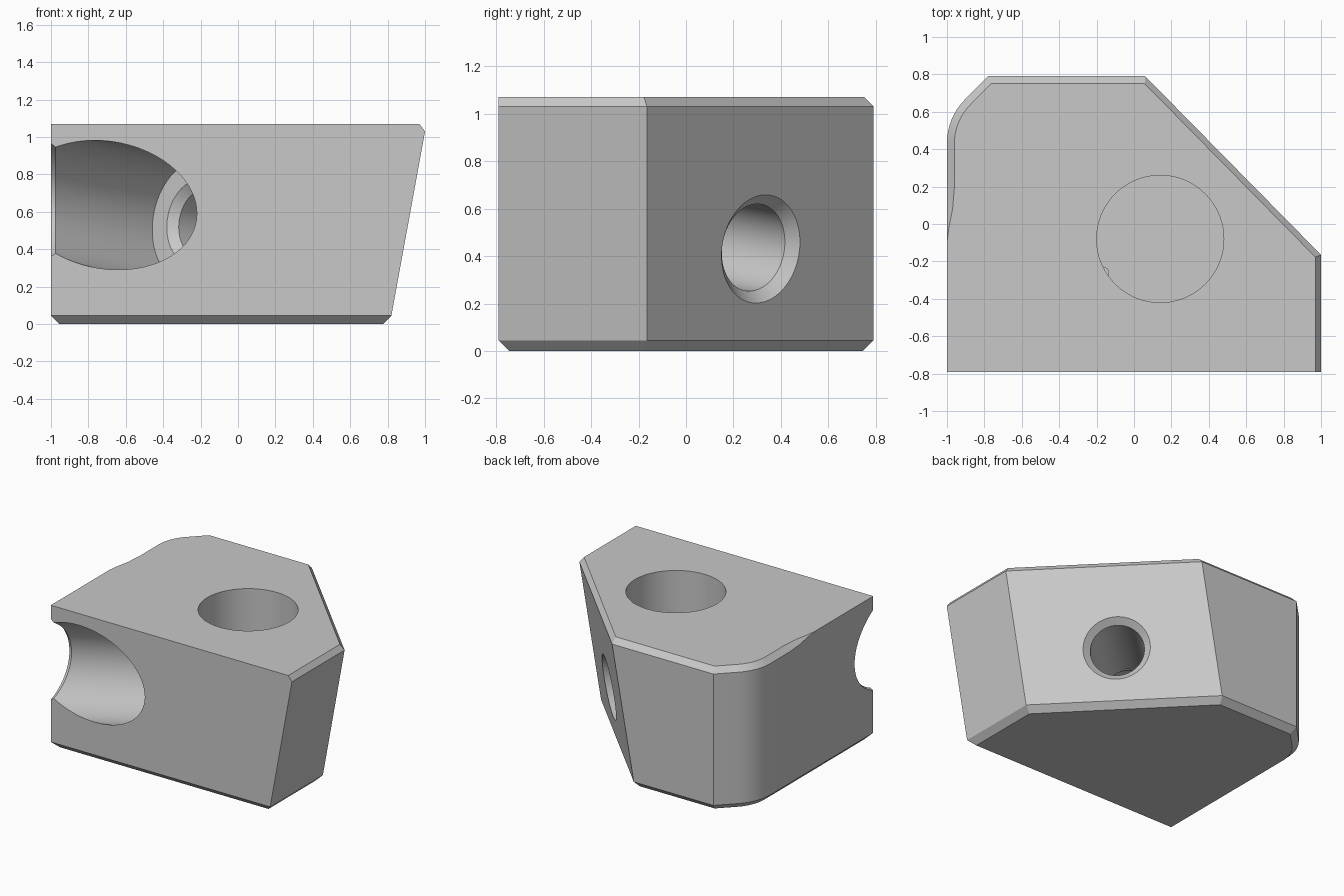
import bpy, bmesh, math
from mathutils import Matrix, Vector

cube = bpy.data.objects.get("Cube")
if cube:
    bpy.data.objects.remove(cube, do_unlink=True)

grey = bpy.data.materials.new("light_grey")
grey.use_nodes = True
colour = (0.58, 0.58, 0.58, 1)
grey.diffuse_color = colour
grey.node_tree.nodes["Principled BSDF"].inputs["Base Color"].default_value = colour

HEIGHT, CHAMFER, LEAN = 1.07, 0.04, 0.18


def finish(bm, name):
    bmesh.ops.remove_doubles(bm, verts=bm.verts, dist=1e-5)
    bmesh.ops.dissolve_degenerate(bm, edges=bm.edges, dist=1e-5)
    bmesh.ops.recalc_face_normals(bm, faces=bm.faces)
    mesh = bpy.data.meshes.new(name)
    bm.to_mesh(mesh)
    bm.free()
    mesh.materials.append(grey)
    obj = bpy.data.objects.new(name, mesh)
    bpy.context.collection.objects.link(obj)
    return obj


def inset(points, widths):
    """Mitred inset of a counter-clockwise outline, one width per edge."""
    result = []
    for i, p in enumerate(points):
        p, a, b = Vector(p), Vector(points[i - 1]), Vector(points[(i + 1) % len(points)])
        u, v = (p - a).normalized(), (b - p).normalized()
        n1, n2 = Vector((-u.y, u.x)), Vector((-v.y, v.x))
        d1, d2 = widths[i - 1], widths[i]
        cross = n1.x * n2.y - n1.y * n2.x
        if abs(cross) < 0.01:
            mean = (d1 + d2) / 2
            result.append((p + n1 * mean, mean))
        else:
            shift = Vector((d1 * n2.y - d2 * n1.y, n1.x * d2 - n2.x * d1)) / cross
            result.append((p + shift, CHAMFER if max(d1, d2) > 0 else 0))
    return result


def lathe(profile, matrix, name, segments=72):
    """Closed solid turned about local z from (height, radius) pairs."""
    bm = bmesh.new()
    rings = [[bm.verts.new((r * math.cos(k * math.tau / segments),
                            r * math.sin(k * math.tau / segments), h))
              for k in range(segments)] for h, r in profile]
    for lower, upper in zip(rings, rings[1:]):
        for k in range(segments):
            j = (k + 1) % segments
            bm.faces.new((lower[k], lower[j], upper[j], upper[k]))
    bm.faces.new(rings[0])
    bm.faces.new(rings[-1])
    bm.transform(matrix)
    return finish(bm, name)


# Block outline: front, leaning right side, diagonal, back, rounded corner, left
outline = [(-1, -0.79), (1, -0.79), (1, -0.165), (0.06, 0.79), (-0.78, 0.79)]
widths = [0, 0.03, 0.03, CHAMFER, CHAMFER]
radius = 0.33
for k in range(9):
    angle = math.radians(135 + k * 45 / 8)
    outline.append((-1 + radius + radius * math.cos(angle), 0.433 + radius * math.sin(angle)))
    widths.append(CHAMFER)
# The upper chamfer fades out along the left side
for y, w in ((0.2, CHAMFER), (0.08, 0.02), (-0.02, 0), (-0.1, 0)):
    outline.append((-1, y))
    widths.append(w)

top = inset(outline, widths)
low = [(x - LEAN if 1 <= i <= 3 else x, y) for i, (x, y) in enumerate(outline)]
base = inset(low, [0.045] * len(low))

bm = bmesh.new()
rings = [[bm.verts.new((p.x, p.y, 0)) for p, _ in base],
         [bm.verts.new((x, y, 0.045)) for x, y in low],
         [bm.verts.new((x, y, HEIGHT - t[1])) for (x, y), t in zip(outline, top)],
         [bm.verts.new((p.x, p.y, HEIGHT)) for p, _ in top]]
for lower, upper in zip(rings, rings[1:]):
    for i in range(len(lower)):
        j = (i + 1) % len(lower)
        bm.faces.new((lower[i], lower[j], upper[j], upper[i]))
bm.faces.new(rings[0][::-1])
bm.faces.new(rings[-1])
block = finish(bm, "angled_block")

# Bolt bore square to the diagonal face, opening into a wide groove at the front corner
normal = Vector((0.707, 0.696, -0.13)).normalized()
mouth = Vector((0.418, 0.315, 0.43))
place = Matrix.Translation(mouth) @ (-normal).to_track_quat('Z', 'Y').to_matrix().to_4x4()
bore = lathe([(-0.1, 0.33), (0.045, 0.185), (0.855, 0.185), (0.9, 0.23),
              (0.9, 0.34), (2.6, 0.34)], place, "bore_cutter")

# Small bevel where the groove breaks through the left side
centre = mouth - normal * ((mouth.x + 1) / normal.x)
flat = Vector((0, normal.y, normal.z)).normalized()
side = Vector((0, -flat.z, flat.y))
shear = Matrix((flat * 1.414, side, -normal / normal.x)).transposed().to_4x4()
bevel = lathe([(-0.035, 0.33), (0.05, 0.415)], Matrix.Translation(centre) @ shear, "bevel_cutter")

# Round pocket in the top
pocket = lathe([(0.72, 0.34), (1.3, 0.34)], Matrix.Translation((0.14, -0.08, 0)), "pocket_cutter")

bpy.context.view_layer.objects.active = block
for cutter in (bore, bevel, pocket):
    mod = block.modifiers.new(cutter.name, 'BOOLEAN')
    mod.operation, mod.solver, mod.object = 'DIFFERENCE', 'EXACT', cutter
    bpy.ops.object.modifier_apply(modifier=mod.name)
    bpy.data.objects.remove(cutter, do_unlink=True)

for obj in bpy.context.selected_objects:
    obj.select_set(False)
block.select_set(True)
bpy.ops.object.shade_smooth_by_angle(angle=math.radians(25))
